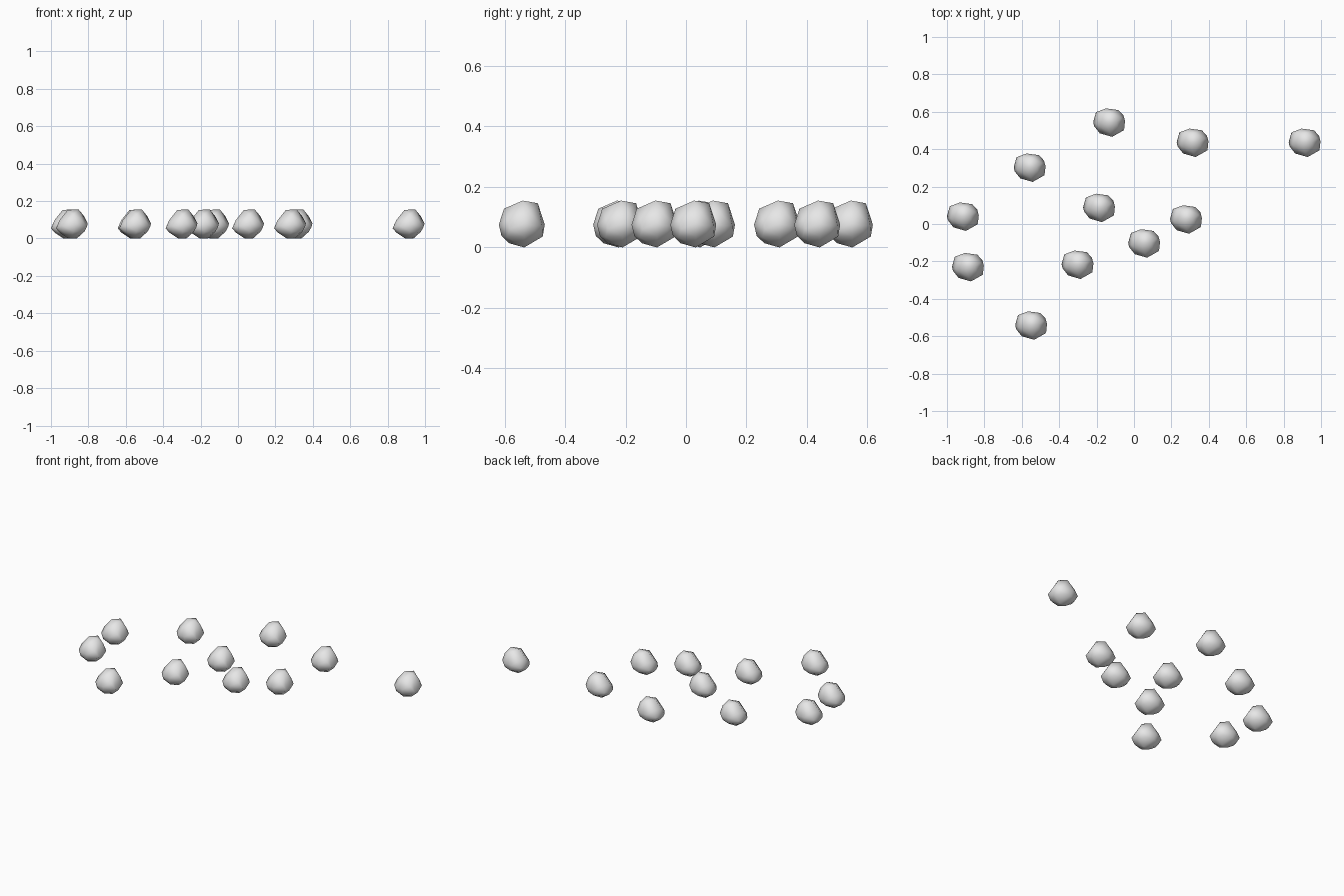
import bpy, bmesh

# one flat light grey stone colour
stone = bpy.data.materials.new("stone grey")
stone.diffuse_color = (0.8, 0.8, 0.8, 1)

# pebble corners, relative to the centre in x and y, standing on z = 0
CORNERS = [
    # flat narrow crown
    (-.022, 0, .153), (.036, 0, .155), (.008, .05, .146), (.008, -.062, .128),
    # shoulders
    (.066, .022, .118), (-.066, -.012, .098), (-.048, .05, .10), (.055, -.05, .095),
    # widest belt
    (-.085, 0, .055), (-.07, .053, .062), (-.016, .073, .075), (.05, .064, .072),
    (.077, .035, .072), (.085, .005, .08), (.08, -.043, .062), (.016, -.079, .075),
    (-.05, -.06, .068), (-.08, -.022, .062),
    # rounded underside
    (.066, .006, .036), (.026, .005, 0), (-.018, .005, 0), (-.066, 0, .032),
    (0, .066, .036), (.008, -.07, .038), (0, -.045, .014), (-.056, .044, .034),
    (.052, -.052, .034), (-.05, -.046, .036), (.05, .046, .038),
]

# shared pebble mesh: convex hull of the corners, smooth shaded
mesh = bpy.data.meshes.new("pebble")
bm = bmesh.new()
for c in CORNERS:
    bm.verts.new(c)
bmesh.ops.convex_hull(bm, input=bm.verts)
bmesh.ops.delete(bm, geom=[v for v in bm.verts if not v.link_faces], context='VERTS')
bmesh.ops.recalc_face_normals(bm, faces=bm.faces)
for f in bm.faces:
    f.smooth = True
bm.to_mesh(mesh)
bm.free()
mesh.materials.append(stone)

# scattered pebbles
PLACES = [(-.915, .045), (-.888, -.225), (-.558, .307), (-.133, .548),
          (-.187, .092), (-.302, -.212), (-.55, -.537), (.054, -.098),
          (.278, .03), (.313, .44), (.912, .44)]
for i, (x, y) in enumerate(PLACES):
    ob = bpy.data.objects.new(f"pebble_{i + 1}", mesh)
    ob.location = (x, y - .003, 0)
    bpy.context.collection.objects.link(ob)
